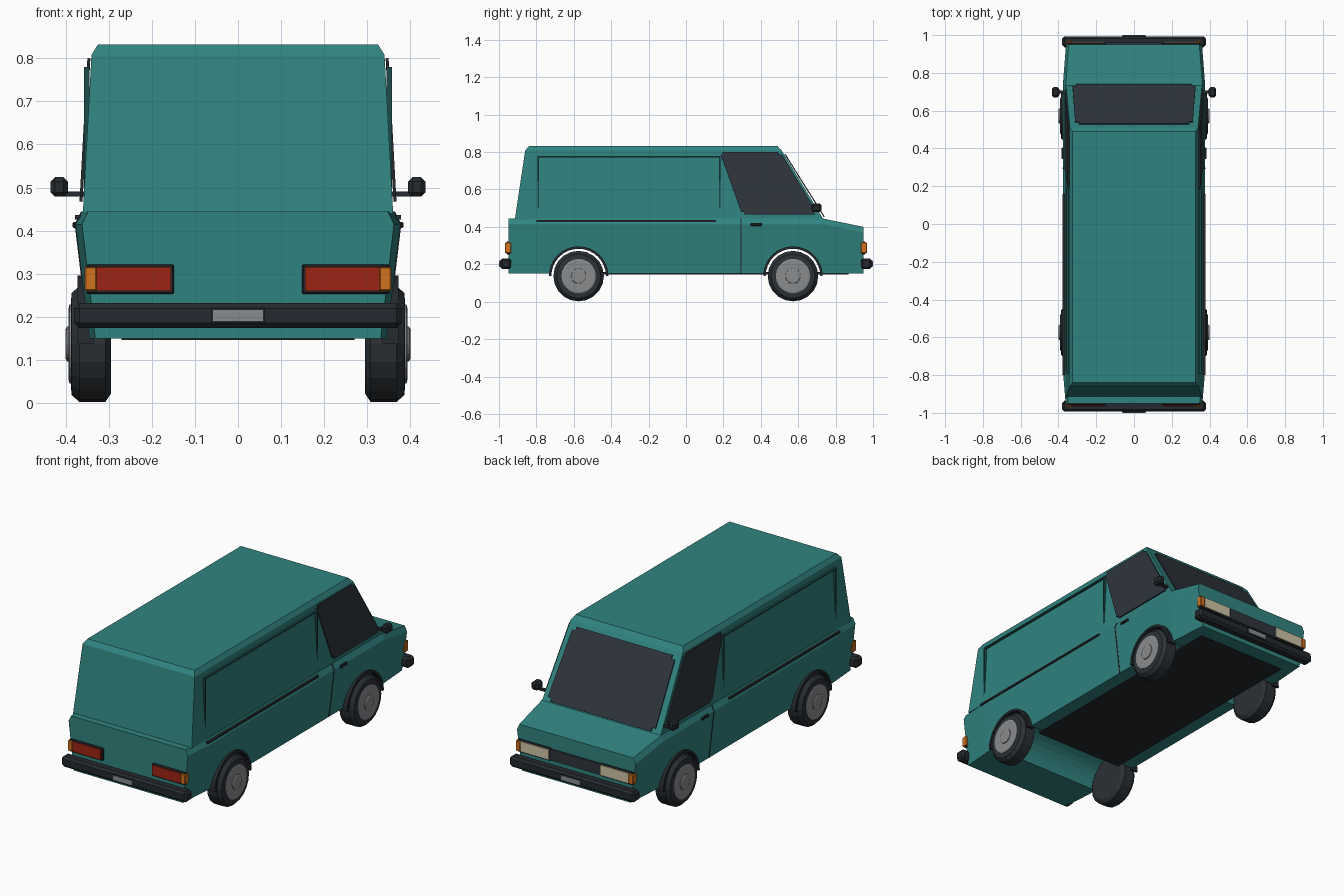
import bpy, bmesh, math
from mathutils import Vector, Matrix

if "Cube" in bpy.data.objects:
    bpy.data.objects.remove(bpy.data.objects["Cube"], do_unlink=True)


def material(name, rgb):
    m = bpy.data.materials.new(name)
    m.use_nodes = True
    m.diffuse_color = (*rgb, 1)
    bsdf = m.node_tree.nodes["Principled BSDF"]
    bsdf.inputs["Base Color"].default_value = (*rgb, 1)
    bsdf.inputs["Roughness"].default_value = 0.6
    return m


TEAL = material("teal paint", (0.03, 0.23, 0.215))
SEAM = material("dark teal seam", (0.012, 0.07, 0.07))
GLASS = material("dark glass", (0.028, 0.036, 0.046))
TRIM = material("black trim", (0.018, 0.022, 0.027))
RUBBER = material("tyre rubber", (0.024, 0.03, 0.036))
METAL = material("grey metal", (0.25, 0.26, 0.27))
RED = material("red lamp", (0.33, 0.018, 0.007))
AMBER = material("amber lamp", (0.65, 0.17, 0.014))
CREAM = material("cream lamp", (0.62, 0.56, 0.38))


def finish(bm, name, mat):
    bmesh.ops.recalc_face_normals(bm, faces=bm.faces)
    me = bpy.data.meshes.new(name)
    bm.to_mesh(me)
    bm.free()
    me.materials.append(mat)
    ob = bpy.data.objects.new(name, me)
    bpy.context.collection.objects.link(ob)
    return ob


def box(name, mat, xs, ys, zs, bevel=0.0):
    bm = bmesh.new()
    bmesh.ops.create_cube(bm, size=1)
    for v in bm.verts:
        for i, (a, b) in enumerate((xs, ys, zs)):
            v.co[i] = (a + b) / 2 + v.co[i] * (b - a)
    if bevel:
        bmesh.ops.bevel(bm, geom=bm.edges[:], offset=bevel, segments=1, affect='EDGES')
    return finish(bm, name, mat)


def loft(name, mat, rings):
    bm = bmesh.new()
    rows = [[bm.verts.new(p) for p in ring] for ring in rings]
    n = len(rows[0])
    for a, b in zip(rows, rows[1:]):
        for i in range(n):
            j = (i + 1) % n
            bm.faces.new((a[i], a[j], b[j], b[i]))
    bm.faces.new(rows[0])
    bm.faces.new(rows[-1])
    return finish(bm, name, mat)


def plate(name, mat, points, thickness, rounding):
    """Thin polygon with softened corners, grown along its normal."""
    bm = bmesh.new()
    face = bm.faces.new([bm.verts.new(p) for p in points])
    bmesh.ops.bevel(bm, geom=bm.verts[:], offset=rounding, segments=2, affect='VERTICES')
    face = bm.faces[:][0]
    face.normal_update()
    grow = face.normal * thickness
    out = bmesh.ops.extrude_face_region(bm, geom=[face])["geom"]
    bmesh.ops.translate(bm, vec=grow, verts=[g for g in out if isinstance(g, bmesh.types.BMVert)])
    return finish(bm, name, mat)


def lathe_x(name, mat, profile, y, z, side, steps=20):
    """Revolve (x, radius) pairs about an axle along x."""
    rings = []
    for x, r in profile:
        rings.append([(side * x, y + r * math.cos(math.tau * i / steps),
                       z + r * math.sin(math.tau * i / steps)) for i in range(steps)])
    return loft(name, mat, rings)


# Lower body: cross-sections along y, tapered at both ends
def section(y, s, waist, top):
    half = [(0.345 * s, 0.15), (0.377 * s, waist), (0.362 * s, top)]
    return [(x, y, z) for x, z in half] + [(-x, y, z) for x, z in reversed(half)]


lower = loft("lower_body", TEAL, [
    section(-0.95, 0.96, 0.415, 0.445), section(-0.77, 1, 0.415, 0.445),
    section(0.73, 1, 0.415, 0.445), section(0.95, 0.955, 0.37, 0.40)])

# Wheel openings right through the lower body
AXLES = {"rear": -0.574, "front": 0.572}
HUB_Z = 0.137
for y in AXLES.values():
    cutter = lathe_x("wheel_opening_cutter", TEAL, [(-0.6, 0.15), (0.6, 0.15)], y, HUB_Z, 1, 32)
    cutter.hide_render = True
    mod = lower.modifiers.new("wheel opening", 'BOOLEAN')
    mod.operation, mod.solver, mod.object = 'DIFFERENCE', 'EXACT', cutter
    bpy.context.view_layer.objects.active = lower
    bpy.ops.object.modifier_apply(modifier=mod.name)
    bpy.data.objects.remove(cutter, do_unlink=True)


# Upper body: rectangles stacked along z
def storey(z, x, back, front):
    return [(-x, back, z), (x, back, z), (x, front, z), (-x, front, z)]


loft("upper_body", TEAL, [storey(0.44, 0.36, -0.915, 0.735),
                          storey(0.808, 0.34, -0.86, 0.512),
                          storey(0.832, 0.325, -0.84, 0.49)])
box("underbody", TRIM, (-0.27, 0.27), (-0.45, 0.87), (0.146, 0.158))

# Windscreen
plate("windscreen", GLASS, [(-0.327, 0.742, 0.455), (0.327, 0.742, 0.455),
                            (0.31, 0.532, 0.79), (-0.31, 0.532, 0.79)], 0.006, 0.02)


def wall_x(z):
    return 0.362 - (z - 0.445) * 0.055


# Parts on both sides
for side, label in ((1, "left"), (-1, "right")):
    def sbox(name, mat, xs, ys, zs, bevel=0.0):
        return box(f"{label}_{name}", mat, sorted(side * x for x in xs), ys, zs, bevel)

    corners = [(0.18, 0.80), (0.30, 0.467), (0.705, 0.467), (0.505, 0.80)]
    pts = [(side * wall_x(z), y, z) for y, z in corners]
    plate(f"{label}_door_window", GLASS, pts if side > 0 else pts[::-1], 0.007, 0.014)

    # Cargo panel seams, waist strip, door seam and handle
    sbox("panel_seam_top", SEAM, (0.345, 0.357), (-0.79, 0.18), (0.772, 0.78))
    for part, y in (("rear", -0.79), ("front", 0.18)):
        sbox("panel_seam_" + part, SEAM, (0.345, 0.357), (y - 0.004, y + 0.004), (0.50, 0.78))
    sbox("waist_strip", TRIM, (0.36, 0.378), (-0.80, 0.16), (0.426, 0.436))
    seam = [(0.345, 0.15), (0.377, 0.415), (0.362, 0.445)]
    loft(f"{label}_door_seam", TRIM, [
        [(side * (x + d), y, z) for d, y in ((-0.01, 0.292), (0.002, 0.292),
                                             (0.002, 0.298), (-0.01, 0.298))] for x, z in seam])
    sbox("door_handle", TRIM, (0.365, 0.384), (0.345, 0.405), (0.406, 0.42), 0.003)

    # Mirror
    sbox("mirror_arm", TRIM, (0.355, 0.42), (0.69, 0.706), (0.479, 0.491))
    sbox("mirror_head", TRIM, (0.395, 0.435), (0.67, 0.725), (0.479, 0.524), 0.01)

    # Wheels and arch trims
    for end, y in AXLES.items():
        name = f"{label}_{end}"
        lathe_x(name + "_tyre", RUBBER, [(0.295, 0.115), (0.308, 0.135), (0.368, 0.135),
                                         (0.386, 0.118), (0.388, 0.095)], y, HUB_Z, side)
        lathe_x(name + "_rim", METAL, [(0.37, 0.092), (0.391, 0.092), (0.393, 0.084)], y, HUB_Z, side)
        lathe_x(name + "_hub_cap", METAL, [(0.385, 0.042), (0.397, 0.04), (0.40, 0.034)], y, HUB_Z, side)
        arch = []
        for i in range(17):
            a = math.pi * i / 16
            arch.append([(side * x, y + r * math.cos(a), HUB_Z + r * math.sin(a))
                         for x, r in ((0.335, 0.146), (0.373, 0.146), (0.373, 0.159), (0.335, 0.159))])
        loft(name + "_arch_trim", TRIM, arch)

    # Lamp clusters
    for end, s, mat in (("rear", -1, RED), ("front", 1, CREAM)):
        def depth(a, b):
            return sorted((s * a, s * b))
        sbox(end + "_lamp_frame", TRIM, (0.148, 0.352), depth(0.94, 0.96), (0.253, 0.322), 0.004)
        sbox(end + "_lamp", mat, (0.156, 0.328), depth(0.94, 0.966), (0.26, 0.316))
        sbox(end + "_indicator", AMBER, (0.328, 0.356), depth(0.935, 0.968), (0.26, 0.316), 0.003)

# Bumpers and number plates
for end, s in (("rear", -1), ("front", 1)):
    box(end + "_bumper", TRIM, (-0.38, 0.38), sorted((s * 0.935, s * 0.993)), (0.174, 0.232), 0.012)
    box(end + "_number_plate_frame", TRIM, (-0.063, 0.063), sorted((s * 0.98, s * 0.997)), (0.186, 0.221))
    box(end + "_number_plate", METAL, (-0.058, 0.058), sorted((s * 0.98, s * 1.0)), (0.191, 0.216))
box("grille", GLASS, (-0.15, 0.15), (0.94, 0.96), (0.258, 0.318))
